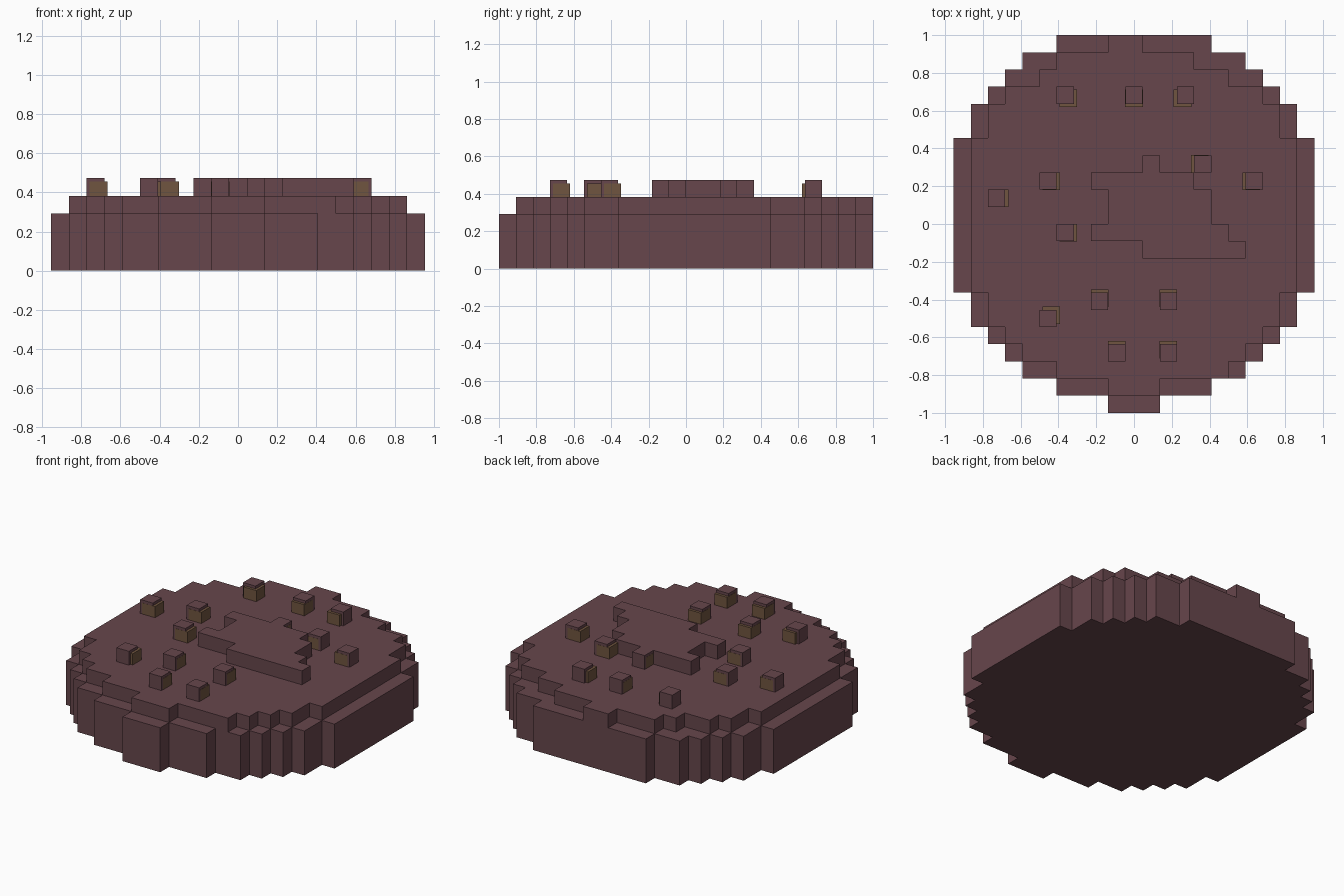
import bpy, bmesh

if "Cube" in bpy.data.objects:
    bpy.data.objects.remove(bpy.data.objects["Cube"])

U = 1 / 11          # cell size
H = U / 2           # x positions are in half cells
Z1, Z2, Z3 = 0.291, 0.382, 0.473


def material(name, color):
    m = bpy.data.materials.new(name)
    m.diffuse_color = color
    m.use_nodes = True
    m.node_tree.nodes["Principled BSDF"].inputs["Base Color"].default_value = m.diffuse_color
    return m


dough = material("dough", (0.135, 0.061, 0.072, 1))
tan = material("tan", (0.16, 0.09, 0.05, 1))


def finish(bm, name, mat):
    bmesh.ops.recalc_face_normals(bm, faces=bm.faces)
    me = bpy.data.meshes.new(name)
    bm.to_mesh(me)
    bm.free()
    me.materials.append(mat)
    ob = bpy.data.objects.new(name, me)
    bpy.context.collection.objects.link(ob)
    return ob


def slab(name, rows, z0, z1):
    """Stepped prism from stacked rows (y_top, y_bottom, x_left, x_right)."""
    right = [(r[3] * H, y * U) for r in rows for y in r[:2]]
    left = [(r[2] * H, y * U) for r in rows for y in r[:2]]
    bm = bmesh.new()
    face = bm.faces.new([bm.verts.new((x, y, z0)) for x, y in right + left[::-1]])
    ext = bmesh.ops.extrude_face_region(bm, geom=[face], use_keep_orig=True)
    bmesh.ops.translate(bm, vec=(0, 0, z1 - z0),
                        verts=[v for v in ext["geom"] if isinstance(v, bmesh.types.BMVert)])
    return finish(bm, name, dough)


def box(name, lo, hi, mat):
    bm = bmesh.new()
    bmesh.ops.create_cube(bm, size=1)
    for v in bm.verts:
        v.co = [lo[i] if v.co[i] < 0 else hi[i] for i in range(3)]
    return finish(bm, name, mat)


# Wide lower disc
slab("lower_disc", [
    (11, 10, -9, 9), (10, 9, -13, 13), (9, 8, -15, 15), (8, 7, -17, 17),
    (7, 5, -19, 19), (5, -4, -21, 21), (-4, -6, -19, 19), (-6, -7, -17, 17),
    (-7, -8, -15, 15), (-8, -9, -13, 13), (-9, -10, -9, 9), (-10, -11, -3, 3)], 0, Z1)

# Inset upper disc
slab("upper_disc", [
    (11, 10, -3, 1), (10, 9, -9, 7), (9, 8, -11, 11), (8, 7, -15, 15),
    (7, 5, -17, 17), (5, -4, -19, 19), (-4, -6, -17, 17), (-6, -7, -15, 15),
    (-7, -8, -13, 13), (-8, -9, -9, 11), (-9, -10, -3, 3)], Z1, Z2)

# Raised centre patch
slab("centre_patch", [
    (3, 2, -5, 7), (2, 0, -3, 9), (0, -1, -5, 11), (-1, -2, 1, 13)], Z2, Z3)

# Chips: x (half cells), y (cells), direction the tan inner block is shifted
chips = [
    (-9, 7, 1, -1), (-1, 7, 0, -1), (5, 7, -1, -1), (1, 3, 0, -1), (7, 3, -1, 0),
    (-11, 2, 1, 0), (13, 2, -1, 0), (-17, 1, 1, 0), (-9, -1, 1, 0), (-5, -5, 0, 1),
    (3, -5, 0, 1), (-11, -6, 1, 1), (-3, -8, 0, 1), (3, -8, 0, 1)]
S, E = 0.016, 0.001
for i, (cx, cy, dx, dy) in enumerate(chips):
    x, y = cx * H, cy * U
    box(f"chip_{i}", (x, y, Z2), (x + U, y + U, Z3), dough)
    x += dx * S
    y += dy * S
    box(f"chip_inner_{i}", (x - E, y - E, Z2), (x + U + E, y + U + E, Z3 - 0.018), tan)
